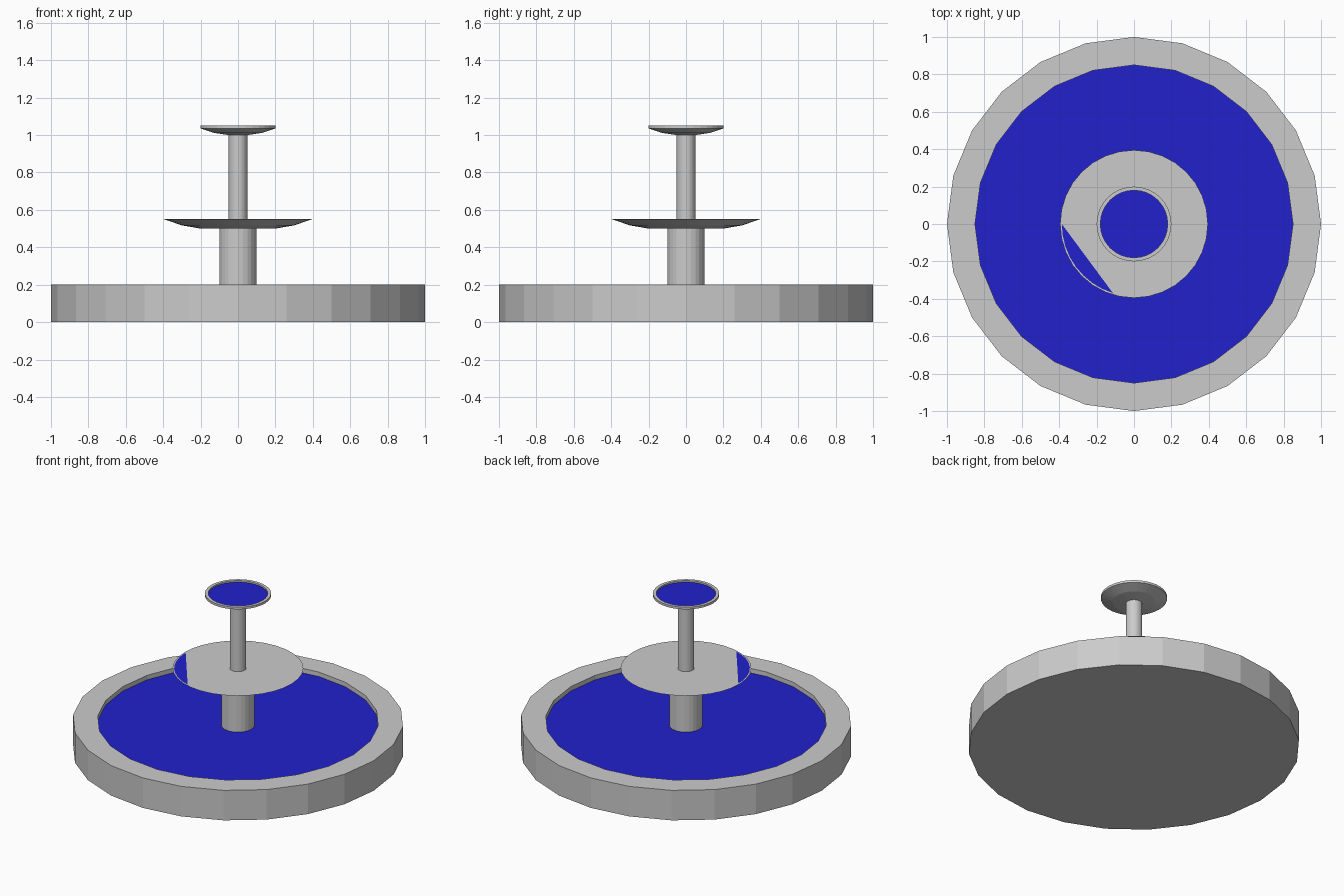
import bpy, bmesh
from math import cos, sin, pi, radians

if "Cube" in bpy.data.objects:
    bpy.data.objects.remove(bpy.data.objects["Cube"])

blue = bpy.data.materials.new("water_blue")
blue.diffuse_color = (0.015, 0.015, 0.6, 1)
blue.use_nodes = True
blue.node_tree.nodes["Principled BSDF"].inputs["Base Color"].default_value = blue.diffuse_color


def finish(name, bm, mat=None):
    me = bpy.data.meshes.new(name)
    bmesh.ops.recalc_face_normals(bm, faces=bm.faces)
    bm.to_mesh(me)
    bm.free()
    ob = bpy.data.objects.new(name, me)
    bpy.context.collection.objects.link(ob)
    if mat:
        me.materials.append(mat)
    return ob


def lathe(name, profile, n):
    """Revolve (radius, z) points and cap both ends."""
    bm = bmesh.new()
    rings = [[bm.verts.new((r * cos(2 * pi * i / n), r * sin(2 * pi * i / n), z))
              for i in range(n)] for r, z in profile]
    for a, b in zip(rings, rings[1:]):
        for i in range(n):
            j = (i + 1) % n
            bm.faces.new((a[i], a[j], b[j], b[i]))
    bm.faces.new(rings[0])
    bm.faces.new(rings[-1])
    return finish(name, bm)


def disc(name, r, z, n, start=0, end=360, closed=True):
    """Flat water surface, either a whole disc or a circle segment."""
    bm = bmesh.new()
    count = n if closed else n + 1
    angles = [radians(start + (end - start) * i / n) for i in range(count)]
    face = bm.faces.new([bm.verts.new((r * cos(a), r * sin(a), z)) for a in angles])
    face.normal_update()
    return finish(name, bm, blue)


# Ground basin with its pool
lathe("basin", [(1, 0), (1, 0.2), (0.85, 0.2), (0.85, 0.16)], 24)
disc("basin_water", 0.85, 0.17, 24)

# Columns
lathe("lower_column", [(0.1, 0.16), (0.1, 0.5)], 24)
lathe("upper_column", [(0.05, 0.5), (0.05, 1.01)], 24)

# Middle bowl: full to the brim, with a sliver of water showing
lathe("middle_bowl", [(0.2, 0.5), (0.3, 0.517), (0.395, 0.55)], 32)
disc("middle_water", 0.386, 0.5505, 8, 180, 253, closed=False)

# Top bowl with a raised rim
lathe("top_bowl", [(0.05, 1.0), (0.13, 1.012), (0.2, 1.035), (0.2, 1.05),
                   (0.18, 1.05), (0.18, 1.035)], 32)
disc("top_water", 0.18, 1.04, 32)
